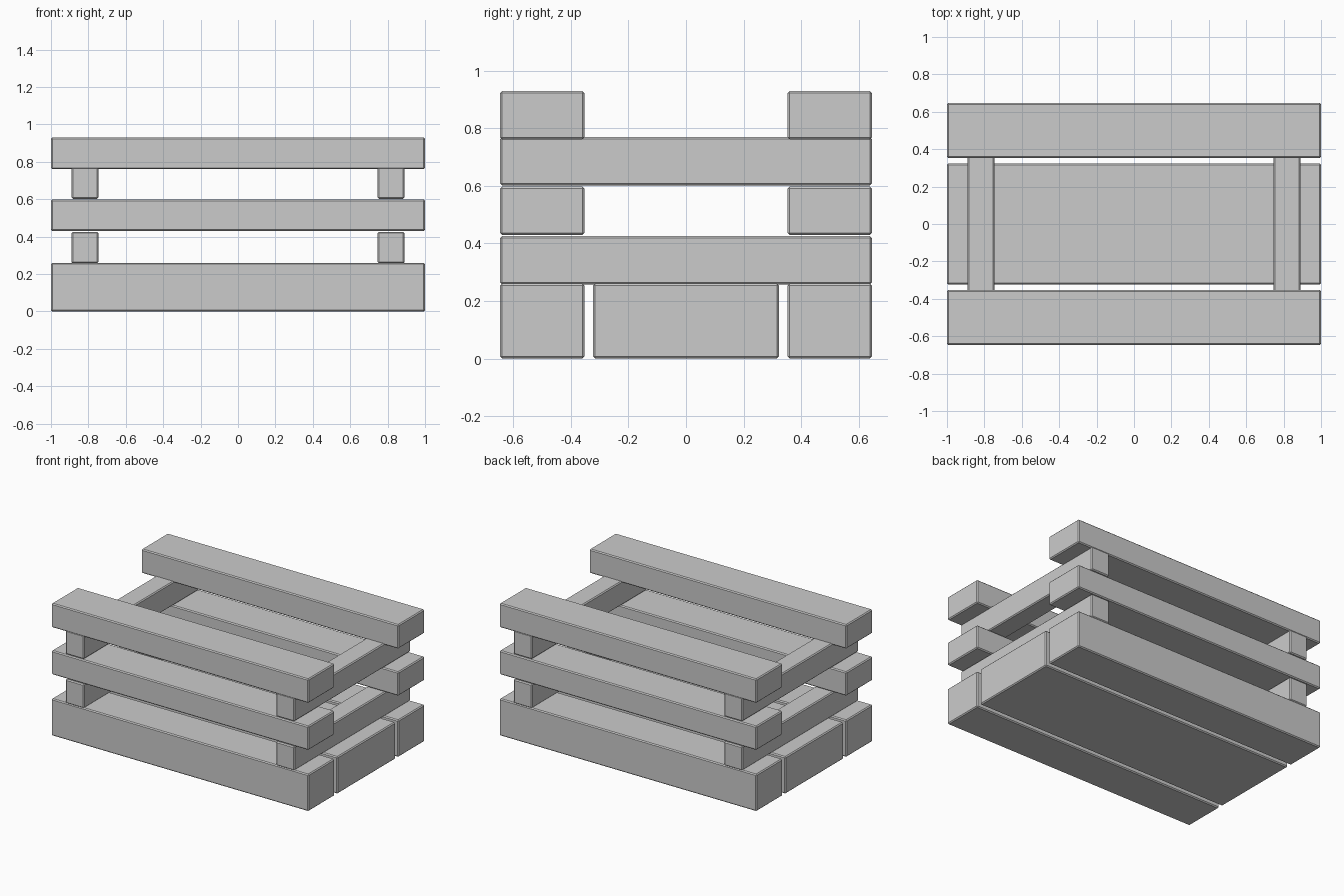
import bpy
import bmesh

if "Cube" in bpy.data.objects:
    bpy.data.objects.remove(bpy.data.objects["Cube"])

CHAMFER = 0.007


def plank(name, x, y, z):
    """Chamfered box spanning the (min, max) ranges x, y and z."""
    bm = bmesh.new()
    bmesh.ops.create_cube(bm, size=1)
    for v in bm.verts:
        for i, (lo, hi) in enumerate((x, y, z)):
            v.co[i] = hi if v.co[i] > 0 else lo
    bmesh.ops.bevel(bm, geom=bm.edges[:], offset=CHAMFER, segments=1,
                    profile=0.5, affect='EDGES')
    mesh = bpy.data.meshes.new(name)
    bm.to_mesh(mesh)
    bm.free()
    obj = bpy.data.objects.new(name, mesh)
    bpy.context.collection.objects.link(obj)
    return obj


LENGTH = (-1.0, 1.0)
WIDTH = (-0.646, 0.646)

# Wide centre board of the floor
plank("floor_centre_board", LENGTH, (-0.323, 0.323), (0, 0.26))

# Long boards along the front and back, stacked at three heights
long_layers = {
    "floor_side_board": (0, 0.26),
    "middle_rail": (0.43, 0.598),
    "top_rail": (0.761, 0.93),
}
for name, z in long_layers.items():
    plank("front_" + name, LENGTH, (-0.646, -0.353), z)
    plank("back_" + name, LENGTH, (0.353, 0.646), z)

# Cross bars near both ends, between the long layers
for name, z in {"lower_cross_bar": (0.257, 0.426),
                "upper_cross_bar": (0.602, 0.77)}.items():
    plank("left_" + name, (-0.89, -0.747), WIDTH, z)
    plank("right_" + name, (0.747, 0.89), WIDTH, z)
